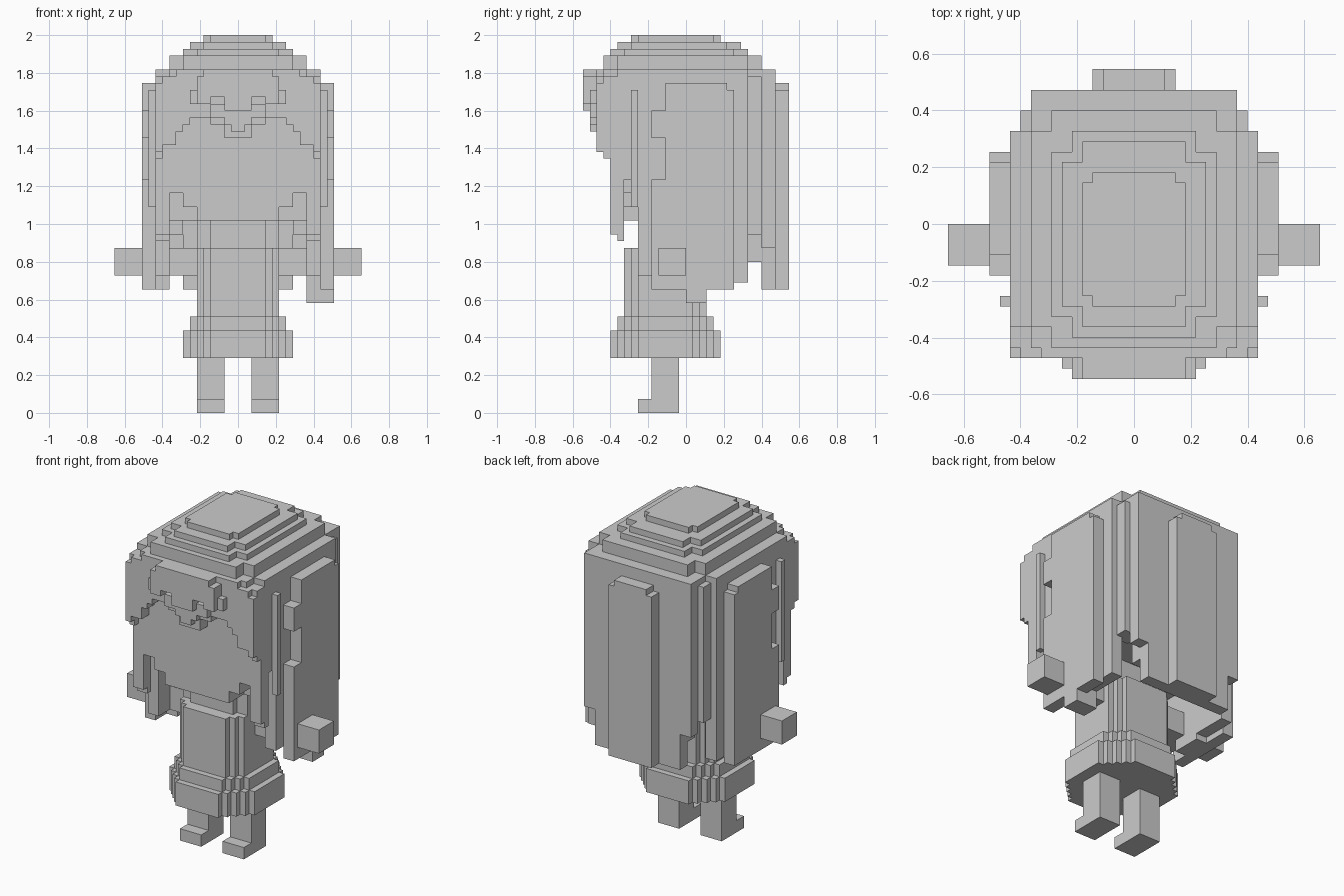
import bpy
import bmesh
from mathutils import Vector

if "Cube" in bpy.data.objects:
    bpy.data.objects.remove(bpy.data.objects["Cube"])

V = 2 / 55  # one voxel

grey = bpy.data.materials.new("plain grey")
grey.diffuse_color = (0.6, 0.6, 0.6, 1)
grey.use_nodes = True
grey.node_tree.nodes["Principled BSDF"].inputs["Base Color"].default_value = grey.diffuse_color


def part(name, boxes, mirror=False):
    """One object from voxel boxes (x0, x1, y0, y1, z0, z1)."""
    if mirror:
        boxes = boxes + [(-b[1], -b[0]) + tuple(b[2:]) for b in boxes]
    bm = bmesh.new()
    for x0, x1, y0, y1, z0, z1 in boxes:
        lo, hi = Vector((x0, y0, z0)) * V, Vector((x1, y1, z1)) * V
        for v in bmesh.ops.create_cube(bm, size=1)["verts"]:
            v.co = Vector([(lo[i] + hi[i]) / 2 + v.co[i] * (hi[i] - lo[i]) for i in range(3)])
    me = bpy.data.meshes.new(name)
    bm.to_mesh(me)
    bm.free()
    me.materials.append(grey)
    ob = bpy.data.objects.new(name, me)
    bpy.context.collection.objects.link(ob)
    return ob


def stepped(r, flat, cy, z0, z1):
    """Octagon with stair-stepped corners, as overlapping boxes."""
    return [(-r + i, r - i, cy - flat - i, cy + flat + i, z0, z1)
            for i in range(r - flat + 1)]


def slab(x, y0, y1, z0, z1, notch=1):
    """Centred layer with notched corners."""
    return [(-x, x, y0 + notch, y1 - notch, z0, z1),
            (-x + notch, x - notch, y0, y1, z0, z1)]


# Legs and feet
part("legs", [(2, 6, -5, -1, 0, 8), (2, 6, -7, -5, 0, 2)], True)

# Skirt, torso, neck and arms
part("skirt", stepped(8, 4, -3, 8, 12) + stepped(7, 4, -3, 12, 14))
part("torso", stepped(6, 4, -3, 14, 24))
part("neck", [(-4, 4, -7, 1, 24, 28), (-6, 6, -6, 0, 24, 28)])
part("arms", [(5, 18, -4, 0, 20, 24)], True)

# Head with stepped jaw
part("head", [(-10, 10, -11, 9, 32, 50), (-8, 8, -11, 9, 30, 32),
              (-6, 6, -11, 9, 28, 30), (-10, 10, -7, 9, 28, 32)])

# Rounded crown in layers
part("crown", slab(5, -8, 5, 54, 55) + slab(7, -10, 8, 53, 54, 2)
     + slab(8, -11, 9, 52, 53, 2) + slab(10, -12, 11, 50, 52, 2)
     + slab(12, -12, 11, 48, 50, 2) + [(-10, 10, -12, 13, 48, 50),
                                       (-9, 9, -13, 11, 48, 50)])

# Fringe: stepped lower edge by distance from the middle
fringe = [(0, 2, 40), (2, 4, 42), (4, 7, 43), (7, 8, 42), (8, 9, 41), (9, 11, 39), (11, 12, 37)]
part("fringe", [(a, b, -13 if b < 12 else -12, -10, z, 49) for a, b, z in fringe], True)
part("fringe_tuft", [(0, 1, -14, -13, 41, 45), (1, 2, -14, -13, 42, 45),
                     (2, 4, -14, -13, 43, 45)], True)
part("front_bow", [(0, 5, -15, -13, 46, 50), (0, 2, -15, -13, 44, 46),
                   (4, 6, -15, -13, 45, 49), (5, 7, -14, -13, 45, 47)], True)

# Side hair: locks beside the face, shell, raised panel with a gap in its front edge
part("front_locks", [(10, 12, -11, -9, 26, 49), (10, 12, -10, -9, 25, 26),
                     (11, 12, -13, -9, 38, 48)], True)
part("side_hair", [(10, 12, -9, -7, 34, 49), (10, 12, -7, 9, 20, 49),
                   (10, 12, 3, 9, 19, 20), (12, 13, -8, -7, 30, 47)], True)
part("side_panels", [(12, 14, -3, 6, 18, 48), (12, 14, 6, 7, 18, 47),
                     (12, 14, -5, -3, 18, 34), (12, 14, -5, -3, 40, 44)], True)
part("side_tips", [(10, 14, 0, 3, 16, 20), (-14, -10, -2, 3, 18, 20)])

# Back hair: corner layers, broad sheet and middle ridge
part("back_hair", [(0, 8, 11, 13, 18, 49), (8, 10, 11, 13, 24, 48),
                   (0, 8, 9, 11, 22, 49), (8, 11, 8, 11, 26, 49)], True)
part("back_ridge", [(-4, 4, 13, 15, 18, 47), (-3, 3, 13, 15, 47, 48)])
